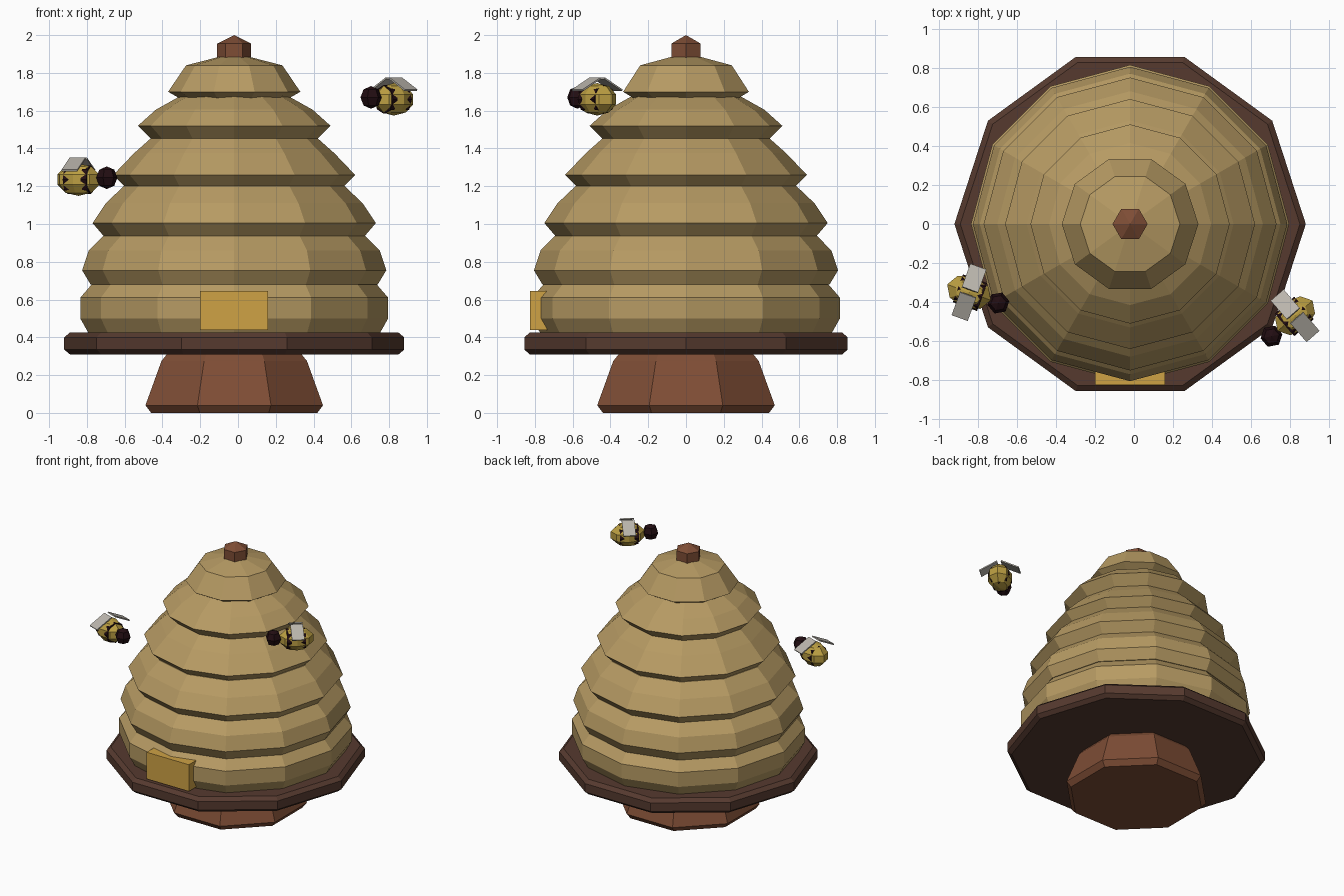
import bpy, bmesh, math
from mathutils import Matrix, Vector

if "Cube" in bpy.data.objects:
    bpy.data.objects.remove(bpy.data.objects["Cube"])

CX = -0.02  # hive axis


def material(name, rgb):
    m = bpy.data.materials.new(name)
    m.diffuse_color = (*rgb, 1)
    m.use_nodes = True
    m.node_tree.nodes["Principled BSDF"].inputs["Base Color"].default_value = m.diffuse_color
    return m


STRAW = material("straw", (0.47, 0.325, 0.125))
BOARD = material("dark wood", (0.092, 0.042, 0.028))
WOOD = material("red brown wood", (0.21, 0.075, 0.036))
DOOR = material("honey orange", (0.62, 0.36, 0.06))
YELLOW = material("bee yellow", (0.50, 0.345, 0.055))
BLACK = material("bee black", (0.016, 0.004, 0.006))
WING = material("wing grey", (0.50, 0.47, 0.42))


def add(name, bm, mat, matrix=Matrix()):
    bmesh.ops.recalc_face_normals(bm, faces=bm.faces)
    me = bpy.data.meshes.new(name)
    bm.to_mesh(me)
    bm.free()
    me.materials.append(mat)
    ob = bpy.data.objects.new(name, me)
    ob.matrix_world = matrix
    bpy.context.collection.objects.link(ob)
    return ob


def lathe(name, profile, sides, mat, phase=0.0):
    """Closed faceted solid from (radius, height) pairs, bottom to top."""
    bm = bmesh.new()
    rings = []
    for r, z in profile:
        if r == 0:
            rings.append([bm.verts.new((CX, 0, z))] * sides)
            continue
        rings.append([bm.verts.new((CX + r * math.cos(phase + math.tau * i / sides),
                                    r * math.sin(phase + math.tau * i / sides), z))
                      for i in range(sides)])
    for a, b in zip(rings, rings[1:]):
        for i in range(sides):
            j = (i + 1) % sides
            quad = [a[i], a[j], b[j], b[i]]
            bm.faces.new(list(dict.fromkeys(quad)))
    for ring in (rings[0], rings[-1]):
        if ring[0] is not ring[1]:
            bm.faces.new(ring)
    return add(name, bm, mat)


def box(name, size, mat, matrix):
    bm = bmesh.new()
    bmesh.ops.create_cube(bm, size=1, matrix=Matrix.Diagonal((*size, 1)))
    return add(name, bm, mat, matrix)


def ball(name, size, segs, rings, mat, matrix):
    bm = bmesh.new()
    bmesh.ops.create_uvsphere(bm, u_segments=segs, v_segments=rings, radius=1,
                              matrix=Matrix.Diagonal((*size, 1)))
    return add(name, bm, mat, matrix)


# Stand: octagonal foot and ten-sided board
k = 1 / math.cos(math.pi / 8)
lathe("pedestal", [(0.44 * k, 0), (0.47 * k, 0.04), (0.385 * k, 0.275), (0.34 * k, 0.33)],
      8, WOOD, math.pi / 8)
lathe("base_board", [(0.87, 0.31), (0.90, 0.335), (0.90, 0.40), (0.87, 0.425)], 10, BOARD)

# Straw tiers, each overhanging the one beneath
tiers = [
    [(0.77, 0.42), (0.815, 0.50), (0.815, 0.61), (0.75, 0.685)],
    [(0.76, 0.68), (0.805, 0.755), (0.77, 0.86), (0.69, 0.94)],
    [(0.69, 0.935), (0.75, 1.005), (0.68, 1.11), (0.585, 1.20)],
    [(0.575, 1.195), (0.64, 1.26), (0.53, 1.375), (0.44, 1.455)],
    [(0.44, 1.45), (0.51, 1.52), (0.415, 1.605), (0.29, 1.675)],
]
for i, prof in enumerate(tiers):
    lathe(f"straw_tier_{i + 1}", prof, 12, STRAW)
lathe("straw_cap", [(0.28, 1.66), (0.35, 1.70), (0.255, 1.84), (0.08, 1.885)], 10, STRAW)
lathe("top_knob", [(0.09, 1.86), (0.09, 1.955), (0, 2.0)], 6, WOOD)

# Entrance block on the front
box("entrance", (0.36, 0.13, 0.205), DOOR, Matrix.Translation((CX, -0.76, 0.5425)))


def bee(tag, pos, yaw):
    """Bee whose head points along local +x."""
    base = Matrix.Translation(pos) @ Matrix.Rotation(math.radians(yaw), 4, 'Z')
    ball(f"{tag}_body", (0.125, 0.088, 0.086), 8, 5, YELLOW, base)
    ball(f"{tag}_head", (0.057, 0.057, 0.06), 6, 4, BLACK,
         base @ Matrix.Translation((0.16, 0, 0.01)))
    # dark bands just breaking through the body
    for n, x in enumerate((-0.045, 0.055)):
        bm = bmesh.new()
        bmesh.ops.create_cone(bm, cap_ends=True, segments=8, radius1=0.076,
                              radius2=0.076, depth=0.032)
        add(f"{tag}_stripe_{n + 1}", bm, BLACK,
            base @ Matrix.Translation((x, 0, 0)) @ Matrix.Rotation(math.pi / 2, 4, 'Y'))
    # drooping wings hinged above the back
    for side in (1, -1):
        box(f"{tag}_wing_{'left' if side > 0 else 'right'}", (0.088, 0.14, 0.009), WING,
            base @ Matrix.Translation((0, side * 0.076, 0.08))
            @ Matrix.Rotation(-side * math.radians(27), 4, 'X'))


bee("left_bee", (-0.845, -0.35, 1.235), -20)
bee("right_bee", (0.825, -0.47, 1.66), 221)
